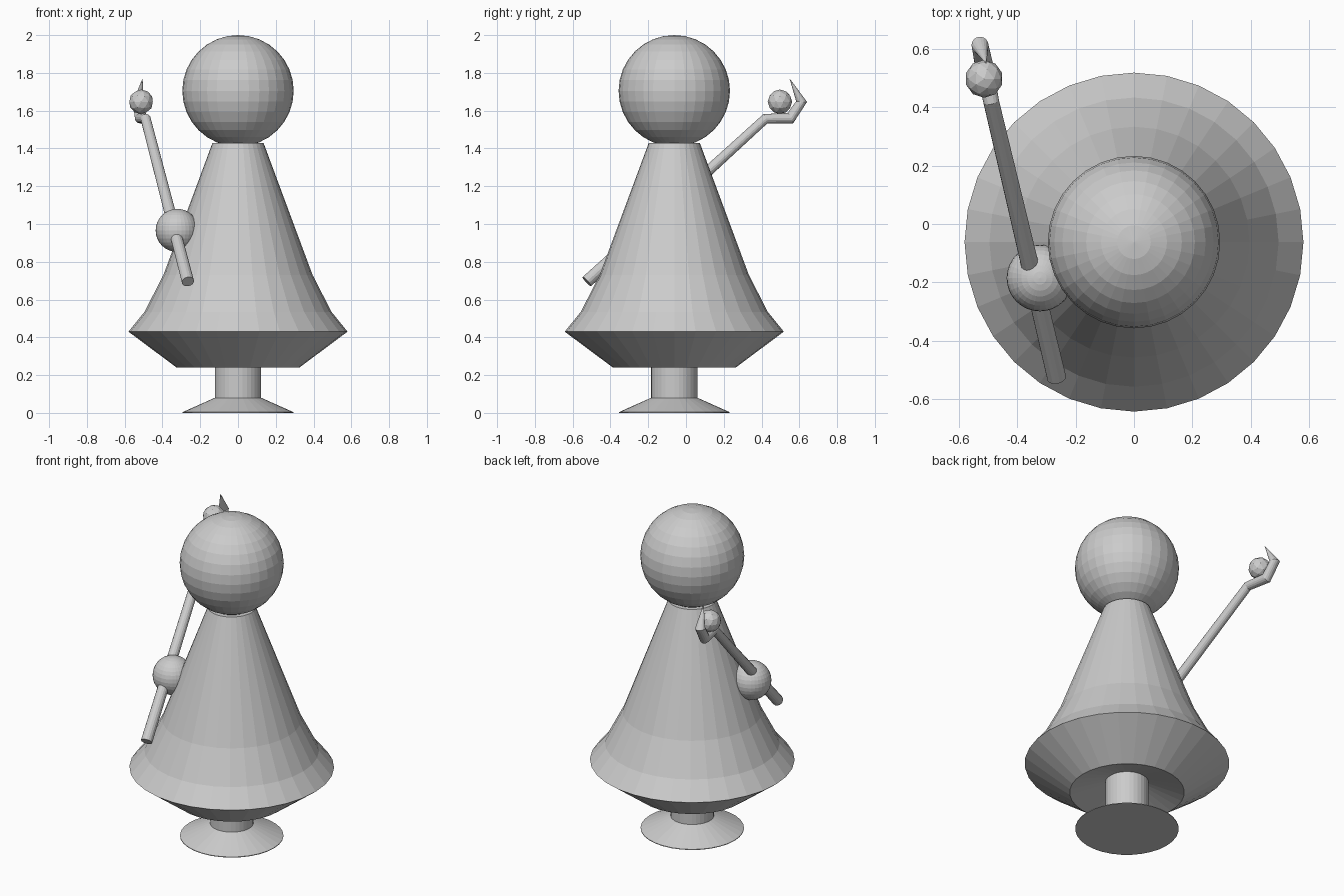
import bpy, bmesh, math
from mathutils import Vector

if "Cube" in bpy.data.objects:
    bpy.data.objects.remove(bpy.data.objects["Cube"])

AXIS_Y = -0.062


def finish(name, bm):
    bmesh.ops.recalc_face_normals(bm, faces=bm.faces)
    mesh = bpy.data.meshes.new(name)
    bm.to_mesh(mesh)
    bm.free()
    obj = bpy.data.objects.new(name, mesh)
    bpy.context.collection.objects.link(obj)
    return obj


def skin(name, rings):
    """Bridge equal-sized rings of points and cap both ends."""
    bm = bmesh.new()
    loops = [[bm.verts.new(p) for p in ring] for ring in rings]
    n = len(loops[0])
    for a, b in zip(loops, loops[1:]):
        for i in range(n):
            j = (i + 1) % n
            bm.faces.new((a[i], a[j], b[j], b[i]))
    bm.faces.new(loops[0])
    bm.faces.new(loops[-1])
    return finish(name, bm)


def circle(center, u, v, r, n):
    return [center + r * (u * math.cos(2 * math.pi * i / n) + v * math.sin(2 * math.pi * i / n))
            for i in range(n)]


def lathe(name, profile, n=32):
    return skin(name, [circle(Vector((0, AXIS_Y, z)), Vector((1, 0, 0)), Vector((0, 1, 0)), r, n)
                       for r, z in profile])


def tube(name, path, n=16):
    """Round tube through (point, radius) pairs, mitred at the bends."""
    pts = [Vector(p) for p, r in path]
    dirs = [(b - a).normalized() for a, b in zip(pts, pts[1:])]
    side = Vector((1, 0, 0))
    rings = []
    for i, (p, r) in enumerate(path):
        t = (dirs[max(i - 1, 0)] + dirs[min(i, len(dirs) - 1)]).normalized()
        u = (side - t * side.dot(t)).normalized()
        rings.append(circle(pts[i], u, t.cross(u), r, n))
    return skin(name, rings)


def ball(name, center, r):
    bm = bmesh.new()
    bmesh.ops.create_uvsphere(bm, u_segments=32, v_segments=16, radius=r)
    bmesh.ops.translate(bm, verts=bm.verts, vec=center)
    return finish(name, bm)


# Flared foot and the stem
lathe("base", [(0.293, 0), (0.293, 0.004), (0.123, 0.08), (0.123, 0.31)])

# Gown with a recessed underside
lathe("gown", [(0.12, 0.306), (0.325, 0.24), (0.58, 0.43), (0.495, 0.535),
               (0.395, 0.73), (0.135, 1.43)])

# Head and hand
ball("head", (0, AXIS_Y, 1.705), 0.295)
ball("hand", (-0.322, -0.185, 0.966), 0.114)

# Staff with hooked, pointed end
tube("staff", [((-0.265, -0.525, 0.695), 0.033), ((-0.489, 0.42, 1.557), 0.027),
               ((-0.515, 0.552, 1.56), 0.031), ((-0.527, 0.612, 1.648), 0.029),
               ((-0.506, 0.55, 1.767), 0.001)])

# Faceted orb held in the hook
bm = bmesh.new()
bmesh.ops.create_icosphere(bm, subdivisions=2, radius=0.065)
bmesh.ops.translate(bm, verts=bm.verts, vec=(-0.513, 0.497, 1.647))
finish("orb", bm)
